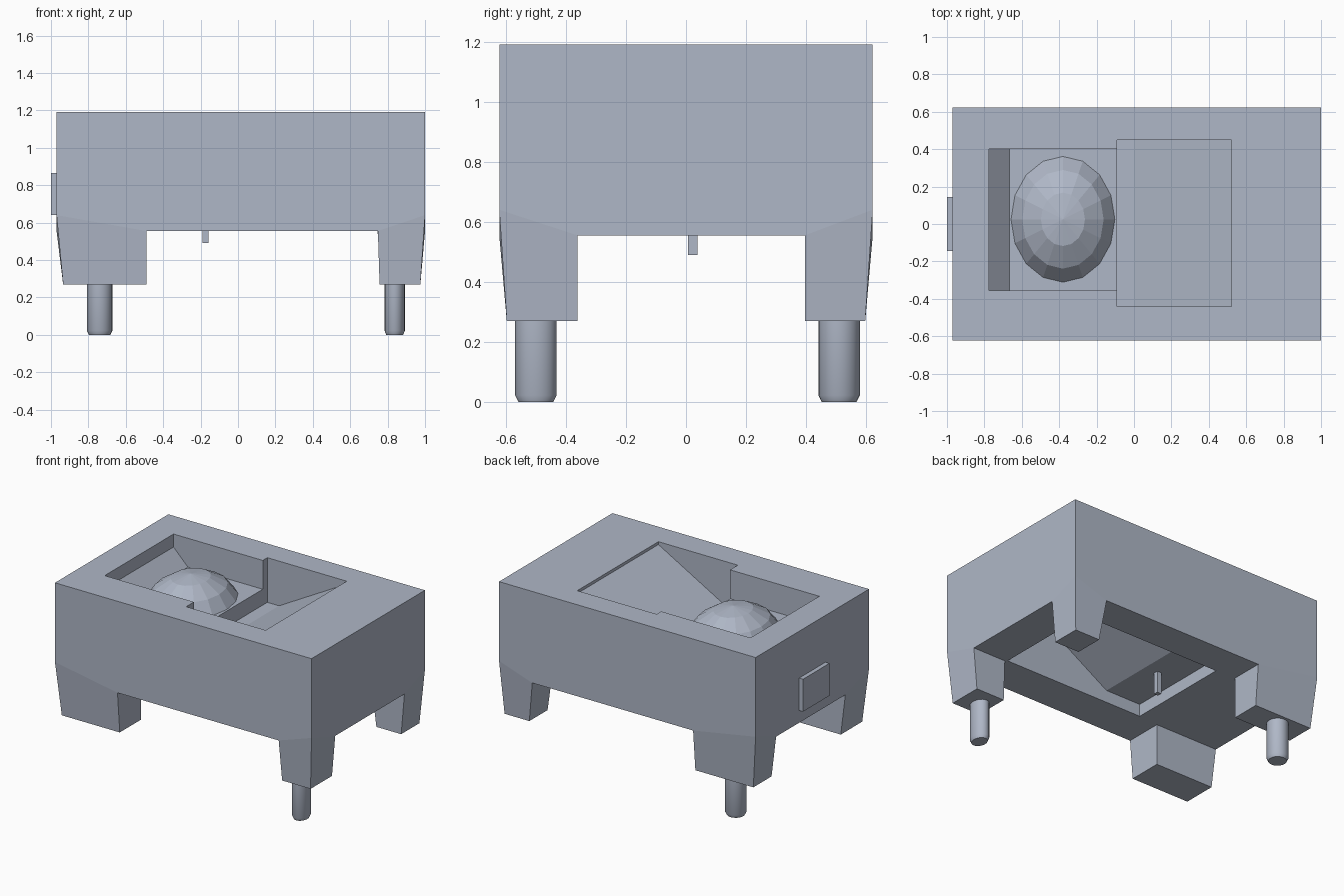
import bpy, bmesh, math
from mathutils import Matrix, Vector

if "Cube" in bpy.data.objects:
    bpy.data.objects.remove(bpy.data.objects["Cube"])

grey = bpy.data.materials.new("blue grey")
grey.diffuse_color = (0.43, 0.475, 0.57, 1)
grey.use_nodes = True
grey.node_tree.nodes["Principled BSDF"].inputs["Base Color"].default_value = grey.diffuse_color


def finish(name, bm, smooth=False):
    bmesh.ops.recalc_face_normals(bm, faces=bm.faces[:])
    me = bpy.data.meshes.new(name)
    bm.to_mesh(me)
    bm.free()
    me.materials.append(grey)
    ob = bpy.data.objects.new(name, me)
    bpy.context.collection.objects.link(ob)
    if smooth:
        bpy.ops.object.select_all(action='DESELECT')
        ob.select_set(True)
        bpy.context.view_layer.objects.active = ob
        bpy.ops.object.shade_smooth_by_angle(angle=math.radians(30))
    return ob


def prism(name, profile, y0, y1):
    """Extrude an x-z profile along y."""
    bm = bmesh.new()
    f = bm.faces.new([bm.verts.new((x, y0, z)) for x, z in profile])
    ext = bmesh.ops.extrude_face_region(bm, geom=[f])["geom"]
    bmesh.ops.translate(bm, vec=(0, y1 - y0, 0),
                        verts=[g for g in ext if isinstance(g, bmesh.types.BMVert)])
    return finish(name, bm)


def peg(name, x, y, rx, ry, z0, z1, chamfer, sides):
    """Round pin with a chamfered lower end."""
    bm = bmesh.new()
    rings = []
    for z, k in ((z0, 0.84 if chamfer else 1), (z0 + chamfer, 1), (z1, 1)):
        if not chamfer and rings and z == z0:
            continue
        rings.append([bm.verts.new((x + rx * k * math.cos(2 * math.pi * i / sides),
                                    y + ry * k * math.sin(2 * math.pi * i / sides), z))
                      for i in range(sides)])
    bm.faces.new(rings[0])
    bm.faces.new(rings[-1])
    for a, b in zip(rings, rings[1:]):
        for i in range(sides):
            j = (i + 1) % sides
            bm.faces.new((a[i], a[j], b[j], b[i]))
    return finish(name, bm, True)


# Housing with four tapered corner legs
TOP, UNDER, FOOT, TAPER = 1.19, 0.555, 0.27, 0.64
# corner x, corner y, inner x at top, inner x at foot, inner y, foot corner x
corners = [(-0.97, -0.622, -0.49, -0.49, -0.362, -0.935),
           (1.0, -0.622, 0.748, 0.757, -0.362, 0.975),
           (1.0, 0.622, 0.745, 0.785, 0.397, 0.975),
           (-0.97, 0.622, -0.49, -0.49, 0.397, -0.935)]
bm = bmesh.new()
legs = []
for cx, cy, ix, fx, iy, ox in corners:
    oy = math.copysign(0.597, cy)
    pts = dict(T=(cx, cy, TOP), C=(cx, cy, TAPER), A=(ix, cy, UNDER), B=(cx, iy, UNDER),
               D=(ix, iy, UNDER), c=(ox, oy, FOOT), a=(fx, oy, FOOT), b=(ox, iy, FOOT),
               d=(fx, iy, FOOT))
    v = {k: bm.verts.new(p) for k, p in pts.items()}
    for f in ("CAac", "CBbc", "ADda", "BDdb", "cadb"):
        order = [v[k] for k in f]
        if f == "cadb":
            order = [v[k] for k in "cadb"]
        bm.faces.new(order)
    legs.append(v)
bm.faces.new([v["T"] for v in legs])
under = []
for i, v in enumerate(legs):
    n = legs[(i + 1) % 4]
    k, m = ("A", "B") if i % 2 == 0 else ("B", "A")
    bm.faces.new((v["T"], n["T"], n["C"], n[k], v[k], v["C"]))   # side wall
    under += [v[m], v["D"], v[k]]
bm.faces.new(under)
body = finish("housing", bm)

# Recesses: front basin, sloped basin, and hollow underside
cutters = [
    prism("ramp_cutter", [(-0.09, 1.3), (-0.09, 0.88), (0.0, 0.88), (0.52, 1.17), (0.52, 1.3)],
          -0.44, 0.45),
    prism("basin_cutter", [(-0.775, 1.3), (-0.775, 1.10), (-0.665, 0.99), (-0.05, 0.99),
                           (-0.05, 1.3)], -0.355, 0.4),
    prism("hollow_cutter", [(-0.34, 0.45), (-0.34, 0.64), (-0.07, 0.64), (0.52, 0.995),
                            (0.735, 0.995), (0.735, 0.45)], -0.35, 0.39)]
for c in cutters:
    mod = body.modifiers.new(c.name, 'BOOLEAN')
    mod.operation = 'DIFFERENCE'
    mod.solver = 'EXACT'
    mod.object = c
bpy.context.view_layer.objects.active = body
for c in cutters:
    bpy.ops.object.modifier_apply(modifier=c.name)
for c in cutters:
    bpy.data.objects.remove(c)

# Faceted oval dome resting in the basin
bm = bmesh.new()
bmesh.ops.create_uvsphere(bm, u_segments=16, v_segments=8, radius=1)
bmesh.ops.delete(bm, geom=[v for v in bm.verts if v.co.z < 0.3], context='VERTS')
bmesh.ops.transform(bm, verts=bm.verts[:], matrix=Matrix.Translation((-0.38, 0.025, 0.865))
                    @ Matrix.Diagonal((0.308, 0.373, 0.30, 1)))
finish("dome", bm)

# Side plate
prism("side_plate", [(-1.0, 0.64), (-0.965, 0.64), (-0.965, 0.865), (-1.0, 0.865)],
      -0.145, 0.145)

# Two foot pegs on opposite corners and a small pin below
peg("front_right_peg", 0.838, -0.5, 0.054, 0.069, 0, 0.29, 0.022, 24)
peg("back_left_peg", -0.74, 0.51, 0.068, 0.069, 0, 0.29, 0.022, 24)
prism("under_pin", [(-0.19, 0.49), (-0.158, 0.49), (-0.158, 0.65), (-0.19, 0.65)], 0.006, 0.038)
